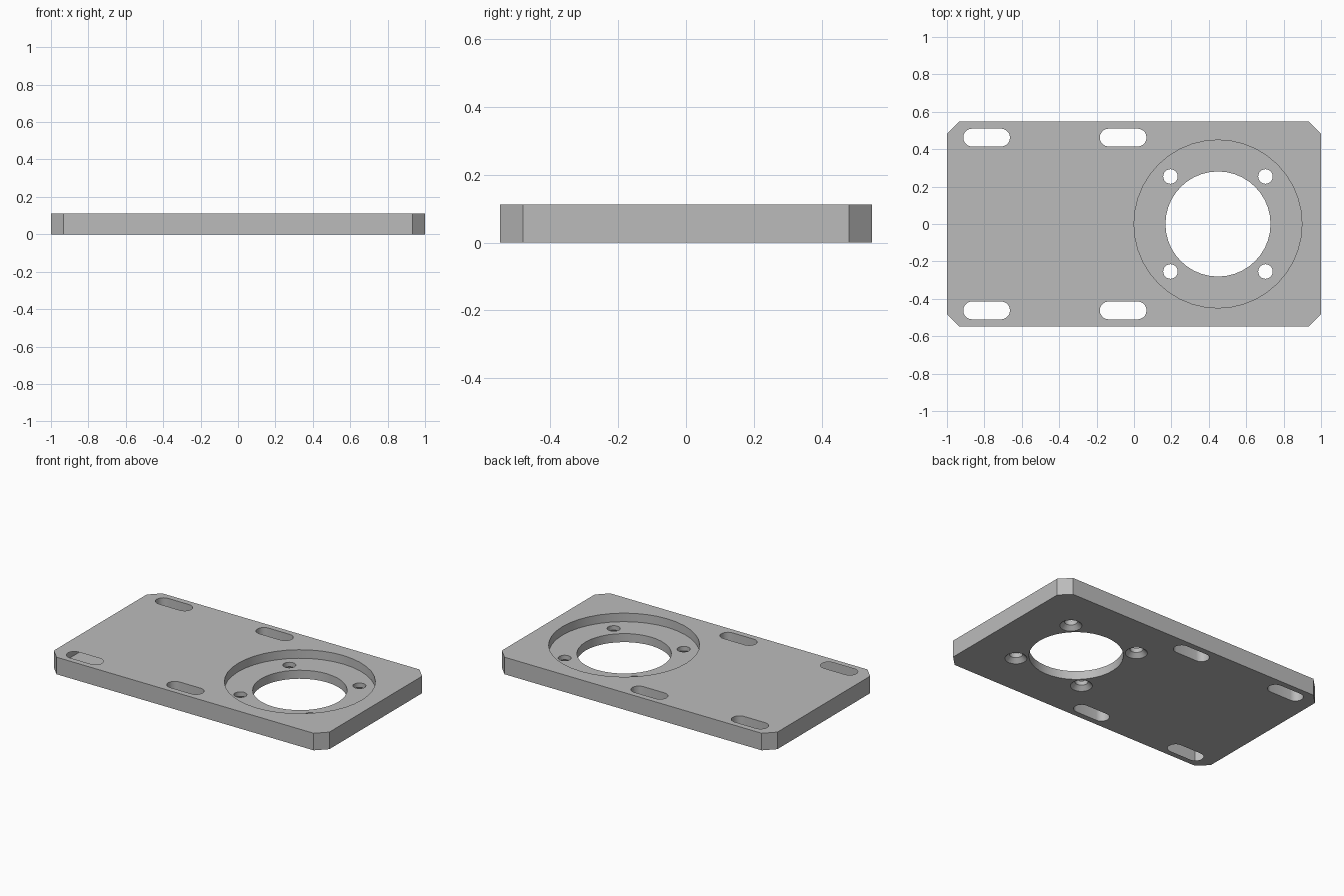
import bpy, bmesh
from math import pi, cos, sin, radians

if "Cube" in bpy.data.objects:
    bpy.data.objects.remove(bpy.data.objects["Cube"], do_unlink=True)

THICK = 0.112        # plate thickness
FLOOR = THICK / 2    # height of the recess floor
BORE_X = 0.449       # centre of the bore along x

grey = bpy.data.materials.new("plain grey")
grey.use_nodes = True
colour = (0.5, 0.5, 0.5, 1)
grey.diffuse_color = colour
grey.node_tree.nodes["Principled BSDF"].inputs["Base Color"].default_value = colour


def arc(cx, cy, r, start, end, steps):
    """Points along an arc, both ends included."""
    return [(cx + r * cos(start + (end - start) * i / steps),
             cy + r * sin(start + (end - start) * i / steps)) for i in range(steps + 1)]


def circle(cx, cy, r, sides):
    return arc(cx, cy, r, 0, 2 * pi, sides)[:-1]


def loft(name, bottom, top, z0, z1):
    """Closed solid between two outlines with matching points."""
    bm = bmesh.new()
    low = [bm.verts.new((x, y, z0)) for x, y in bottom]
    high = [bm.verts.new((x, y, z1)) for x, y in top]
    bm.faces.new(low[::-1])
    bm.faces.new(high)
    n = len(low)
    for i in range(n):
        j = (i + 1) % n
        bm.faces.new((low[i], low[j], high[j], high[i]))
    mesh = bpy.data.meshes.new(name)
    bm.to_mesh(mesh)
    bm.free()
    mesh.materials.append(grey)
    obj = bpy.data.objects.new(name, mesh)
    bpy.context.collection.objects.link(obj)
    return obj


# Plate with chamfered corners
W, D, C = 1.0, 0.548, 0.067
outline = [(W - C, -D), (W, C - D), (W, D - C), (W - C, D),
           (C - W, D), (-W, D - C), (-W, C - D), (C - W, -D)]
plate = loft("mounting_plate", outline, outline, 0, THICK)


def cut(name, bottom, top, z0, z1):
    """Subtract a solid from the plate, then discard the cutter."""
    cutter = loft(name, bottom, top, z0, z1)
    cutter.hide_render = True
    mod = plate.modifiers.new(name, "BOOLEAN")
    mod.operation = "DIFFERENCE"
    mod.solver = "EXACT"
    mod.object = cutter
    bpy.context.view_layer.objects.active = plate
    bpy.ops.object.modifier_apply(modifier=name)
    bpy.data.objects.remove(cutter, do_unlink=True)


# Round recess and the bore through its floor
recess = circle(BORE_X, 0, 0.449, 40)
cut("recess_cutter", recess, recess, FLOOR, 0.3)
bore = circle(BORE_X, 0, 0.281, 40)
cut("bore_cutter", bore, bore, -0.1, 0.3)

# Four screw holes, countersunk from below
for sx in (-1, 1):
    for sy in (-1, 1):
        x, y = BORE_X + 0.254 * sx, 0.254 * sy
        hole = circle(x, y, 0.039, 24)
        cut("screw_hole_cutter", hole, hole, -0.1, 0.3)
        cut("countersink_cutter", circle(x, y, 0.076, 24), hole, -0.01, 0.027)

# Four adjustment slots
for x in (-0.788, -0.058):
    for y in (-0.462, 0.462):
        slot = (arc(x + 0.077, y, 0.048, -pi / 2, pi / 2, 10)
                + arc(x - 0.077, y, 0.048, pi / 2, 3 * pi / 2, 10))
        cut("slot_cutter", slot, slot, -0.1, 0.3)

# Smooth round walls, crisp edges
bpy.ops.object.select_all(action="DESELECT")
plate.select_set(True)
bpy.context.view_layer.objects.active = plate
bpy.ops.object.shade_smooth_by_angle(angle=radians(30))
